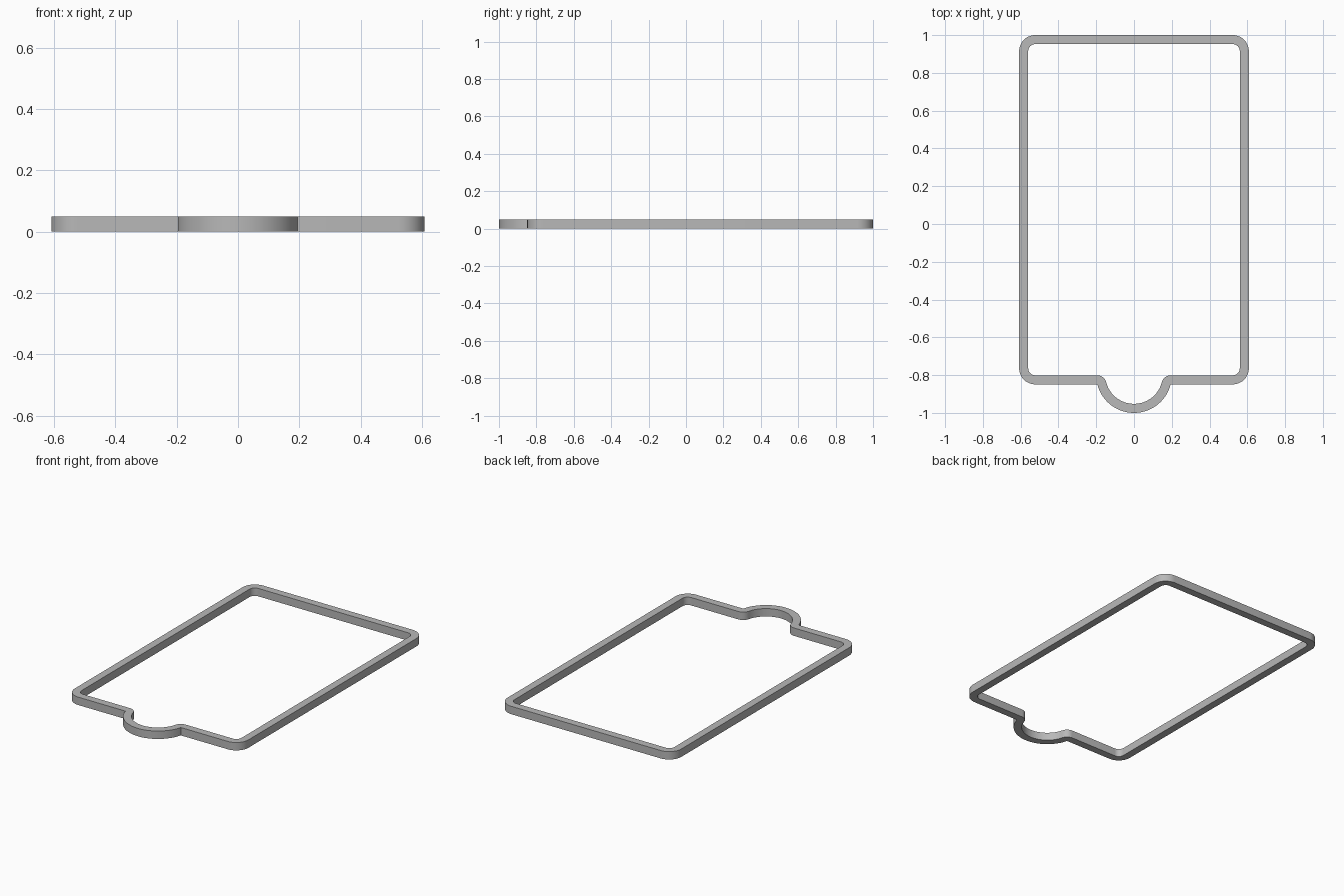
import bpy, bmesh
from math import sin, cos, asin, sqrt, radians, degrees

cube = bpy.data.objects.get("Cube")
if cube:
    bpy.data.objects.remove(cube, do_unlink=True)

HALF_W, BACK, FRONT = 0.608, 1.0, -0.849
WALL, HEIGHT, CORNER = 0.048, 0.05, 0.085
TAB_Y, TAB_R = -0.8, 0.2


def arc(cx, cy, r_out, r_in, start, end, steps):
    """Matched outer and inner wall points along one arc."""
    pairs = []
    for i in range(steps + 1):
        a = radians(start + (end - start) * i / steps)
        pairs.append(tuple((cx + r * cos(a), cy + r * sin(a)) for r in (r_out, r_in)))
    return pairs


# Right half of the outline: round tab, rounded inner join, two corners
drop = TAB_Y - FRONT
join_angle = degrees(asin(drop / TAB_R))
join_x = sqrt(TAB_R ** 2 - drop ** 2)
cx = HALF_W - CORNER
half = arc(0, TAB_Y, TAB_R, TAB_R - WALL, -90, -join_angle, 24)
half += arc(join_x, FRONT, 0, WALL, 180 - join_angle, 90, 8)
half += arc(cx, FRONT + CORNER, CORNER, CORNER - WALL, -90, 0, 12)
half += arc(cx, BACK - CORNER, CORNER, CORNER - WALL, 0, 90, 12)

# Mirror to a closed outline
mirrored = [tuple((-x, y) for x, y in pair) for pair in reversed(half[1:])]
outline = half + mirrored

# Rectangular wall section swept along the outline
bm = bmesh.new()
rings = []
for outer, inner in outline:
    rings.append([bm.verts.new((*p, z)) for p, z in
                  ((outer, 0), (outer, HEIGHT), (inner, HEIGHT), (inner, 0))])
for i, ring in enumerate(rings):
    following = rings[(i + 1) % len(rings)]
    for k in range(4):
        n = (k + 1) % 4
        bm.faces.new((ring[k], following[k], following[n], ring[n]))
bmesh.ops.remove_doubles(bm, verts=bm.verts, dist=0.0001)
bmesh.ops.recalc_face_normals(bm, faces=bm.faces)
mesh = bpy.data.meshes.new("frame_outline")
bm.to_mesh(mesh)
bm.free()

# Plain grey material
grey = bpy.data.materials.new("grey")
grey.use_nodes = True
colour = (0.48, 0.48, 0.48, 1)
grey.diffuse_color = colour
grey.node_tree.nodes["Principled BSDF"].inputs["Base Color"].default_value = colour
mesh.materials.append(grey)

frame = bpy.data.objects.new("frame_outline", mesh)
bpy.context.collection.objects.link(frame)
bpy.ops.object.select_all(action="DESELECT")
frame.select_set(True)
bpy.context.view_layer.objects.active = frame
bpy.ops.object.shade_smooth_by_angle(angle=radians(30))
